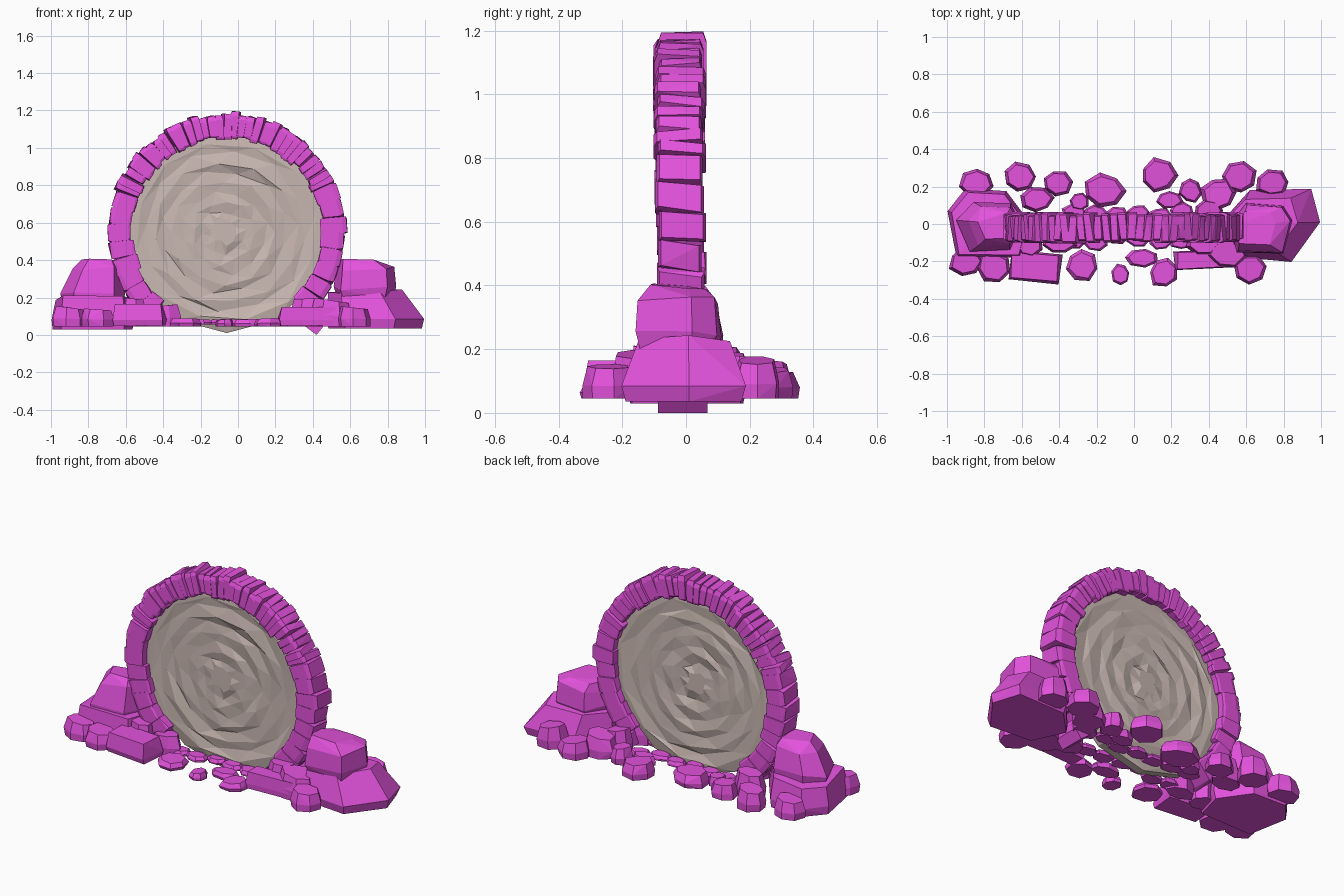
import bpy, bmesh, math, random
from mathutils import Vector, Matrix

random.seed(7)
cube = bpy.data.objects.get("Cube")
if cube:
    bpy.data.objects.remove(cube, do_unlink=True)


def material(name, color):
    m = bpy.data.materials.new(name)
    m.use_nodes = True
    m.diffuse_color = color
    m.node_tree.nodes["Principled BSDF"].inputs["Base Color"].default_value = color
    return m


STONE = material("magenta stone", (0.77, 0.085, 0.72, 1))
PORTAL = material("pale taupe", (0.58, 0.475, 0.44, 1))
jit = random.uniform


def finish(name, bm, mat):
    bmesh.ops.recalc_face_normals(bm, faces=bm.faces)
    mesh = bpy.data.meshes.new(name)
    bm.to_mesh(mesh)
    bm.free()
    mesh.materials.append(mat)
    obj = bpy.data.objects.new(name, mesh)
    bpy.context.collection.objects.link(obj)
    return obj


def hull(name, points):
    """Convex chiselled stone around a set of points."""
    bm = bmesh.new()
    for p in points:
        bm.verts.new(p)
    res = bmesh.ops.convex_hull(bm, input=bm.verts)
    junk = {v for v in res["geom_interior"] + res["geom_unused"]
            if isinstance(v, bmesh.types.BMVert)}
    bmesh.ops.delete(bm, geom=list(junk), context="VERTS")
    bmesh.ops.dissolve_limit(bm, angle_limit=math.radians(6),
                             verts=bm.verts, edges=bm.edges)
    return finish(name, bm, STONE)


def rubble(name, x, y, rx, ry, top, base=0.045, sides=7):
    """Loose stone: flat bottom, wide waist and a slightly smaller tilted top."""
    turn, h = jit(0, 6), top - base
    tilt = jit(-0.12, 0.12)
    pts = []
    radii = [jit(0.9, 1.12) for i in range(sides)]
    for frac, scale in ((0, 0.95), (0.4, 1.0), (0.96, 0.8)):
        for i, r in enumerate(radii):
            a = turn + math.tau * i / sides
            s = scale * r * jit(0.95, 1.03)
            lift = frac * h * (1 + tilt * math.cos(a))
            pts.append((x + rx * s * math.cos(a), y + ry * s * math.sin(a), base + lift))
    return hull(name, pts)


def boulder(name, outline, centre, levels):
    """Large rock lofted from a plan outline through (height, scale, shift) levels."""
    pts = []
    for z, scale, shift in levels:
        for x, y in outline:
            p = Vector(centre).lerp((x, y), scale * jit(0.97, 1.02))
            pts.append((p.x + shift, p.y, z if z < 0.1 else z + jit(-0.015, 0.015)))
    return hull(name, pts)


# Arch of wedge stones, broad at the sides and narrow over the crown
CX, CY, CZ = -0.06, -0.018, 0.55
angle = -44
count = 0
while angle < 224:
    step = 8.6 if abs(angle - 90) > 66 else 4.2
    mid = math.radians(angle + step / 2)
    half = math.radians(step / 2)
    r_in, r_out = 0.507 + jit(-0.012, 0.01), 0.634 + jit(-0.012, 0.01)
    front, back = -0.074 + jit(-0.012, 0.008), 0.074 + jit(-0.01, 0.008)
    skew = jit(-0.015, 0.015)
    bevel = 0.012
    pts = []
    for y in (front, back):
        for r, side, yy in ((r_in, 1, y * 0.92), (r_in + bevel, 1.04, y),
                            (r_out - bevel * 2, 1.02, y), (r_out, 0.85, y * 0.88)):
            for sgn in (-1, 1):
                a = mid + sgn * half * side + skew * y / 0.07 + jit(-0.006, 0.006)
                rr = r + jit(-0.005, 0.005)
                pts.append((CX + rr * math.cos(a), CY + yy, CZ + rr * math.sin(a)))
    count += 1
    hull(f"arch_stone_{count}", pts)
    angle += step

# Portal disc: shallow twisted ripples on both faces
RINGS, SIDES = 10, 12
bm = bmesh.new()
rims = []
for face in (-1, 1):
    rings = []
    for k in range(RINGS):
        r = 0.54 - 0.053 * k
        depth = 0.028 + (0.005 if k % 2 else -0.004)
        ring = []
        for i in range(SIDES):
            a = math.tau * (i + 0.4 * k) / SIDES
            rr = r if k == 0 else r + jit(-0.016, 0.016)
            drift = 0.025 * k / RINGS
            ring.append(bm.verts.new((CX - drift + rr * math.cos(a),
                                      CY + face * (depth + jit(-0.006, 0.006)),
                                      CZ + rr * math.sin(a))))
        rings.append(ring)
    for a, b in zip(rings, rings[1:]):
        for i in range(SIDES):
            j = (i + 1) % SIDES
            bm.faces.new((a[i], a[j], b[i]))
            bm.faces.new((a[j], b[j], b[i]))
    bm.faces.new(rings[-1])
    rims.append(rings[0])
for i in range(SIDES):
    j = (i + 1) % SIDES
    bm.faces.new((rims[0][i], rims[0][j], rims[1][j], rims[1][i]))
finish("portal_disc", bm, PORTAL)

# Boulders buttressing both feet of the arch
boulder("left_base_boulder",
        [(1, 0.01), (0.95, 0.19), (0.62, 0.18), (0.47, 0.02), (0.56, -0.18), (0.84, -0.2)],
        (0.72, 0), [(0.035, 0.93, 0), (0.085, 1, 0), (0.235, 0.74, -0.05)])
boulder("left_upper_boulder",
        [(0.85, 0.02), (0.8, 0.1), (0.6, 0.11), (0.51, 0), (0.55, -0.15), (0.8, -0.16)],
        (0.67, -0.02), [(0.2, 0.88, 0), (0.25, 1, 0), (0.35, 0.93, 0), (0.398, 0.66, -0.03)])
boulder("right_base_boulder",
        [(-1, 0.07), (-0.9, 0.19), (-0.68, 0.18), (-0.55, 0), (-0.6, -0.18), (-0.95, -0.18)],
        (-0.78, 0), [(0.03, 0.96, 0), (0.08, 1, 0), (0.2, 0.9, 0)])
boulder("right_upper_boulder",
        [(-0.95, 0.02), (-0.86, 0.12), (-0.66, 0.11), (-0.6, 0), (-0.66, -0.14), (-0.88, -0.15)],
        (-0.76, 0), [(0.18, 0.95, 0), (0.23, 1, 0), (0.36, 0.78, 0.02), (0.395, 0.55, 0.03)])

# Loose stones: x, y, half width, half depth, top height
FRONT = [(-.9, -.2, .09, .08, .15), (-.75, -.23, .1, .09, .14), (-.28, -.22, .09, .09, .09),
         (-.07, -.27, .05, .06, .085), (.04, -.18, .09, .05, .085), (.16, -.26, .08, .08, .09),
         (.62, -.24, .09, .085, .15), (.5, -.15, .11, .09, .19), (.37, -.1, .09, .07, .2),
         (-.4, -.1, .09, .06, .16), (-.56, -.11, .08, .07, .2)]
BACK = [(-.84, .22, .09, .08, .15), (-.61, .25, .09, .085, .16), (-.41, .22, .08, .07, .13),
        (-.29, .12, .055, .05, .1), (-.16, .18, .11, .09, .12), (.13, .26, .1, .09, .13),
        (.19, .13, .07, .05, .1), (.3, .18, .06, .07, .14), (.45, .16, .1, .09, .17),
        (.56, .25, .09, .085, .14), (.74, .22, .09, .075, .17), (-.52, .13, .09, .07, .19),
        (.4, .07, .08, .06, .18)]
for row, stones in (("front", FRONT), ("back", BACK)):
    for n, spec in enumerate(stones, 1):
        rubble(f"{row}_rubble_{n}", *spec)

# Flat paving stones along both sides of the threshold
for n in range(6):
    for row, y in (("front", -0.08), ("back", 0.06)):
        rubble(f"{row}_threshold_stone_{n + 1}", -0.32 + 0.115 * n, y + jit(-0.02, 0.02),
               0.065, 0.045, 0.085, base=0.055)

# Long fallen blocks lying in front
for name, x, y, w, d, top, turn in (("right_fallen_block", -.53, -.23, .14, .08, .165, -.1),
                                    ("left_fallen_block", .37, -.19, .16, .05, .15, .05)):
    spin = Matrix.Rotation(turn, 3, "Z")
    hull(name, [spin @ Vector((sx * w * s * jit(.92, 1.04), sy * d * s * jit(.9, 1), 0))
                + Vector((x, y, z))
                for z, s in ((.05, .95), (.08, 1.02), (top, .9))
                for sx in (-1, -.3, 1) for sy in (-1, 1)])

# Slipped stone under the left foot
hull("slipped_stone", [(x, CY + y, z) for y in (-0.07, 0.085)
                       for x, z in ((.34, .06), (.42, 0), (.46, .05), (.44, .13), (.36, .13))])
